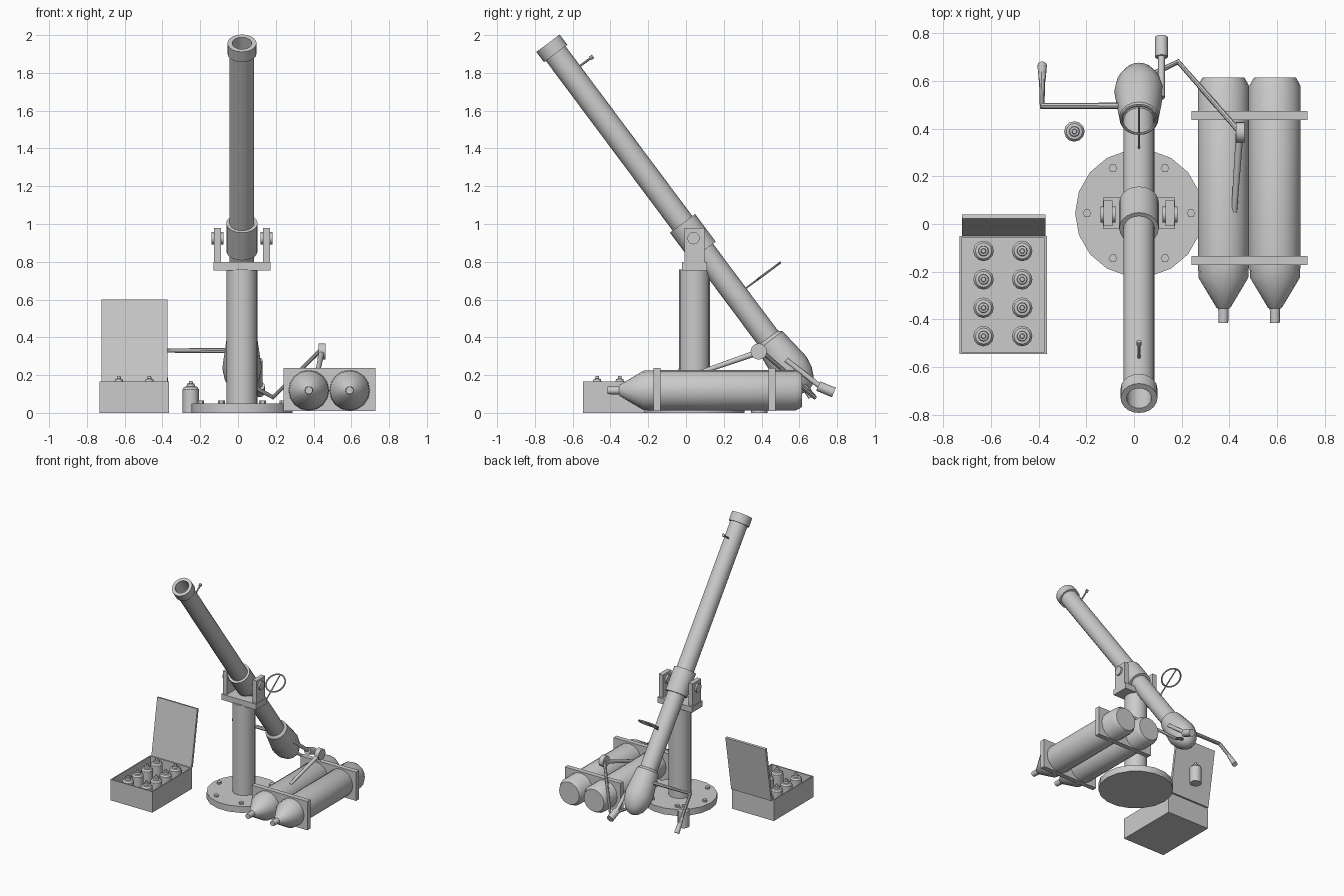
import bpy, bmesh, math
from mathutils import Vector, Matrix

if "Cube" in bpy.data.objects:
    bpy.data.objects.remove(bpy.data.objects["Cube"])

grey = bpy.data.materials.new("plain_grey")
grey.use_nodes = True
grey.diffuse_color = (0.6, 0.6, 0.6, 1)
grey.node_tree.nodes["Principled BSDF"].inputs["Base Color"].default_value = (0.6, 0.6, 0.6, 1)


def finish(obj):
    obj.data.materials.append(grey)
    bpy.ops.object.select_all(action="DESELECT")
    obj.select_set(True)
    bpy.context.view_layer.objects.active = obj
    if obj.type == "CURVE":
        bpy.ops.object.convert(target="MESH")
    bpy.ops.object.shade_smooth_by_angle(angle=math.radians(32))
    return bpy.context.object


def from_bmesh(name, bm):
    bmesh.ops.recalc_face_normals(bm, faces=bm.faces)
    mesh = bpy.data.meshes.new(name)
    bm.to_mesh(mesh)
    bm.free()
    obj = bpy.data.objects.new(name, mesh)
    bpy.context.collection.objects.link(obj)
    return finish(obj)


def lathe(name, profile, origin, axis, sides=16):
    """Turn (radius, distance along axis) points; ends with a radius are capped."""
    bm = bmesh.new()
    spin = Vector(axis).to_track_quat("Z", "Y").to_matrix().to_4x4()
    place = Matrix.Translation(origin) @ spin
    rings = []
    for r, t in profile:
        ring = []
        for i in range(sides):
            a = math.tau * i / sides
            ring.append(bm.verts.new(place @ Vector((r * math.cos(a), r * math.sin(a), t))))
        rings.append(ring)
    for a, b in zip(rings, rings[1:]):
        for i in range(sides):
            j = (i + 1) % sides
            bm.faces.new((a[i], a[j], b[j], b[i]))
    bm.faces.new(rings[0])
    bm.faces.new(rings[-1])
    return from_bmesh(name, bm)


def rod(name, start, end, r, sides=12, r_end=None):
    d = Vector(end) - Vector(start)
    return lathe(name, [(r, 0), (r_end or r, d.length)], start, d, sides)


def box(name, low, high):
    bm = bmesh.new()
    low, high = Vector(low), Vector(high)
    place = Matrix.Translation((low + high) / 2) @ Matrix.Diagonal((high - low).to_4d())
    place[3][3] = 1
    bmesh.ops.create_cube(bm, size=1, matrix=place)
    return from_bmesh(name, bm)


def pipe(name, points, r, closed=False):
    curve = bpy.data.curves.new(name, "CURVE")
    curve.dimensions = "3D"
    curve.bevel_depth = r
    curve.bevel_resolution = 2
    curve.use_fill_caps = True
    spline = curve.splines.new("POLY")
    spline.points.add(len(points) - 1)
    for p, co in zip(spline.points, points):
        p.co = (*co, 1)
    spline.use_cyclic_u = closed
    obj = bpy.data.objects.new(name, curve)
    bpy.context.collection.objects.link(obj)
    return finish(obj)


# Round base, bolts and pillar
CX, CY = 0.021, 0.045
lathe("base_plate", [(0.268, 0), (0.268, 0.05)], (CX, CY, 0), (0, 0, 1), 18)
for i in range(6):
    a = math.tau * i / 6
    spot = (CX + 0.218 * math.cos(a), CY + 0.218 * math.sin(a), 0.045)
    lathe("base_bolt", [(0.018, 0), (0.018, 0.02)], spot, (0, 0, 1), 6)
lathe("pillar", [(0.082, 0.04), (0.082, 0.76)], (CX, CY, 0), (0, 0, 1))

# Yoke with cheeks and trunnions
box("yoke_plate", (CX - 0.151, CY - 0.067, 0.755), (CX + 0.151, CY + 0.067, 0.8))
for side in (-1, 1):
    inner, outer = sorted((CX + side * 0.112, CX + side * 0.148))
    box("yoke_cheek", (inner, CY - 0.053, 0.79), (outer, CY + 0.053, 0.978))
    rod("trunnion", (CX + side * 0.098, 0.04, 0.925), (CX + side * 0.162, 0.04, 0.925), 0.033)

# Barrel assembly, measured along the bore from the trunnions
PIVOT = Vector((CX, 0.04, 0.925))
BORE = Vector((0, 0.598, -0.801)).normalized()
UP = Vector((0, 0.801, 0.598)).normalized()
SIDE = Vector((1, 0, 0))


def on_barrel(s, up=0, side=0):
    return PIVOT + BORE * s + UP * up + SIDE * side


lathe("barrel", [(0.052, 0.6), (0.052, -1.288), (0.077, -1.288), (0.077, -1.22),
                 (0.065, -1.22), (0.065, 0.7)], PIVOT, BORE, 20)
lathe("barrel_collar", [(0.083, -0.098), (0.083, 0.085)], PIVOT, BORE, 20)
lathe("breech", [(0.066, 0.66), (0.083, 0.677), (0.095, 0.78), (0.104, 0.86), (0.094, 0.92),
                 (0.07, 0.97), (0.04, 1.0), (0.01, 1.01)], PIVOT, BORE, 20)

# Sights
rod("front_sight_post", on_barrel(-1.09, 0.06), on_barrel(-1.09, 0.14), 0.006, 8)
rod("front_sight_bead", on_barrel(-1.09, 0.132), on_barrel(-1.09, 0.15), 0.011, 8)
rod("rear_sight_post", on_barrel(0.378, 0.06), on_barrel(0.378, 0.29), 0.005, 8)
ring = [on_barrel(0.378, 0.215 + 0.074 * math.sin(a), 0.074 * math.cos(a))
        for a in (math.tau * i / 24 for i in range(24))]
pipe("rear_sight_ring", ring, 0.006, True)

# Crank on the right side
pipe("crank_arm", [(CX, 0.495, 0.33), (-0.385, 0.495, 0.33), (-0.385, 0.63, 0.145)], 0.014)
rod("crank_grip", (-0.385, 0.6, 0.185), (-0.385, 0.665, 0.085), 0.014, 12, 0.02)

# Firing grip behind the breech
rod("grip_rod", (0.115, 0.53, 0.28), (0.115, 0.71, 0.14), 0.014)
rod("rear_grip", (0.115, 0.7, 0.142), (0.115, 0.783, 0.108), 0.027)

# Long lever on the left side
pipe("lever_rod", [(0.06, 0.62, 0.15), (0.185, 0.68, 0.083), (0.44, 0.39, 0.335)], 0.012)
rod("lever_disc", (0.427, 0.385, 0.325), (0.464, 0.385, 0.325), 0.043, 16)
rod("lever_handle", (0.443, 0.385, 0.322), (0.42, 0.05, 0.205), 0.016, 12, 0.012)

# Twin tanks held by two end plates
for x in (0.375, 0.591):
    lathe("tank", [(0.02, -0.415), (0.022, -0.355), (0.03, -0.35), (0.104, -0.226),
                   (0.107, -0.17), (0.107, 0.58), (0.088, 0.614)], (x, 0, 0.119), (0, 1, 0))
for y in (-0.153, 0.455):
    box("tank_bracket", (0.241, y - 0.019, 0.01), (0.727, y + 0.019, 0.237))

# Open ammunition box
bm = bmesh.new()
fit = Matrix.Translation((-0.549, -0.298, 0.0825)) @ Matrix.Diagonal((0.367, 0.496, 0.165, 1))
bmesh.ops.create_cube(bm, size=1, matrix=fit)
bm.faces.ensure_lookup_table()
top = max(bm.faces, key=lambda f: f.calc_center_median().z)
bmesh.ops.inset_region(bm, faces=[top], thickness=0.013)
well = bmesh.ops.extrude_discrete_faces(bm, faces=[top])["faces"][0]
bmesh.ops.translate(bm, verts=well.verts, vec=(0, 0, -0.14))
from_bmesh("ammo_box", bm)

# Lid hinged at the back, leaning away
lid = box("ammo_box_lid", (-0.175, 0, 0), (0.175, 0.018, 0.441))
lid.location = (-0.547, -0.05, 0.165)
lid.rotation_euler.x = math.radians(-9.5)

# Shells in the box and one standing alone
SHELL = [(0.043, 0), (0.043, 0.125), (0.034, 0.138), (0.022, 0.14), (0.02, 0.154),
         (0.011, 0.156), (0.009, 0.17)]
spots = [(x, -0.113 - 0.119 * i, 0.025) for x in (-0.631, -0.469) for i in range(4)]
for spot in spots + [(-0.25, 0.388, 0)]:
    lathe("shell", SHELL, spot, (0, 0, 1), 12)
